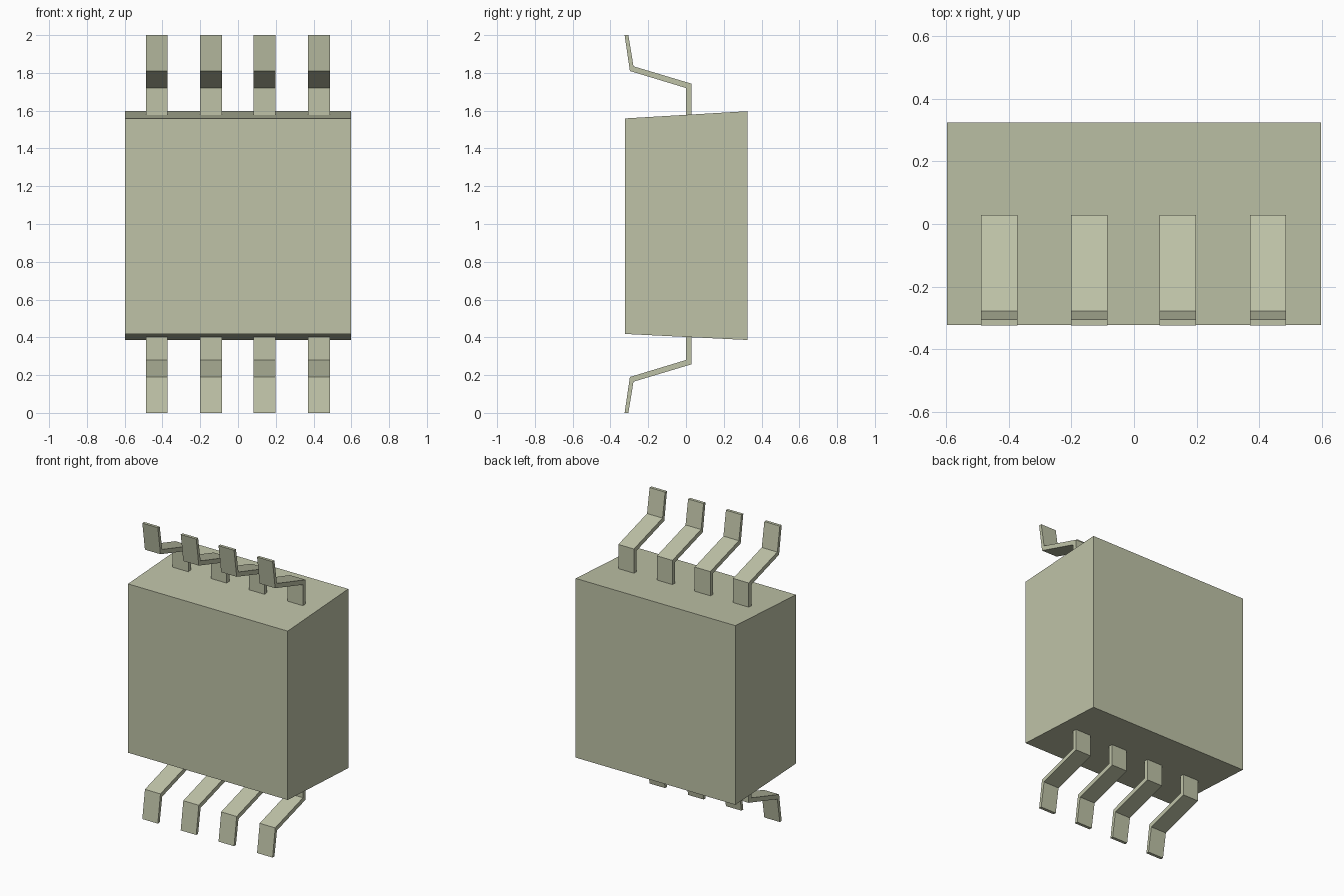
import bpy, bmesh

cube = bpy.data.objects.get("Cube")
if cube:
    bpy.data.objects.remove(cube, do_unlink=True)

# One olive grey for the whole chip
mat = bpy.data.materials.new("olive_grey")
mat.use_nodes = True
COLOR = (0.52, 0.545, 0.39, 1.0)
mat.diffuse_color = COLOR
mat.node_tree.nodes["Principled BSDF"].inputs["Base Color"].default_value = COLOR


def extrude_profile(name, profile, x0, x1):
    """Extrude a closed (y, z) outline along x."""
    bm = bmesh.new()
    face = bm.faces.new([bm.verts.new((x0, y, z)) for y, z in profile])
    ext = bmesh.ops.extrude_face_region(bm, geom=[face])
    moved = [v for v in ext["geom"] if isinstance(v, bmesh.types.BMVert)]
    bmesh.ops.translate(bm, verts=moved, vec=(x1 - x0, 0, 0))
    bmesh.ops.recalc_face_normals(bm, faces=bm.faces)
    mesh = bpy.data.meshes.new(name)
    bm.to_mesh(mesh)
    bm.free()
    mesh.materials.append(mat)
    obj = bpy.data.objects.new(name, mesh)
    bpy.context.collection.objects.link(obj)
    return obj


# Package body: slightly longer at the back than at the front
extrude_profile("body", [(-0.322, 0.418), (0.325, 0.386),
                         (0.325, 1.597), (-0.322, 1.559)], -0.597, 0.597)

# Bent leads: four on top, mirrored below
LEAD = [(0.0, 1.56), (0.0, 1.72), (-0.297, 1.81), (-0.325, 2.0),
        (-0.305, 2.0), (-0.278, 1.835), (0.028, 1.743), (0.028, 1.56)]
MIRRORED = [(y, 2.0 - z) for y, z in LEAD]
HALF_WIDTH = 0.058

for i, x in enumerate((-0.43, -0.143, 0.14, 0.428), 1):
    for side, outline in (("top", LEAD), ("bottom", MIRRORED)):
        extrude_profile(f"{side}_lead_{i}", outline, x - HALF_WIDTH, x + HALF_WIDTH)
